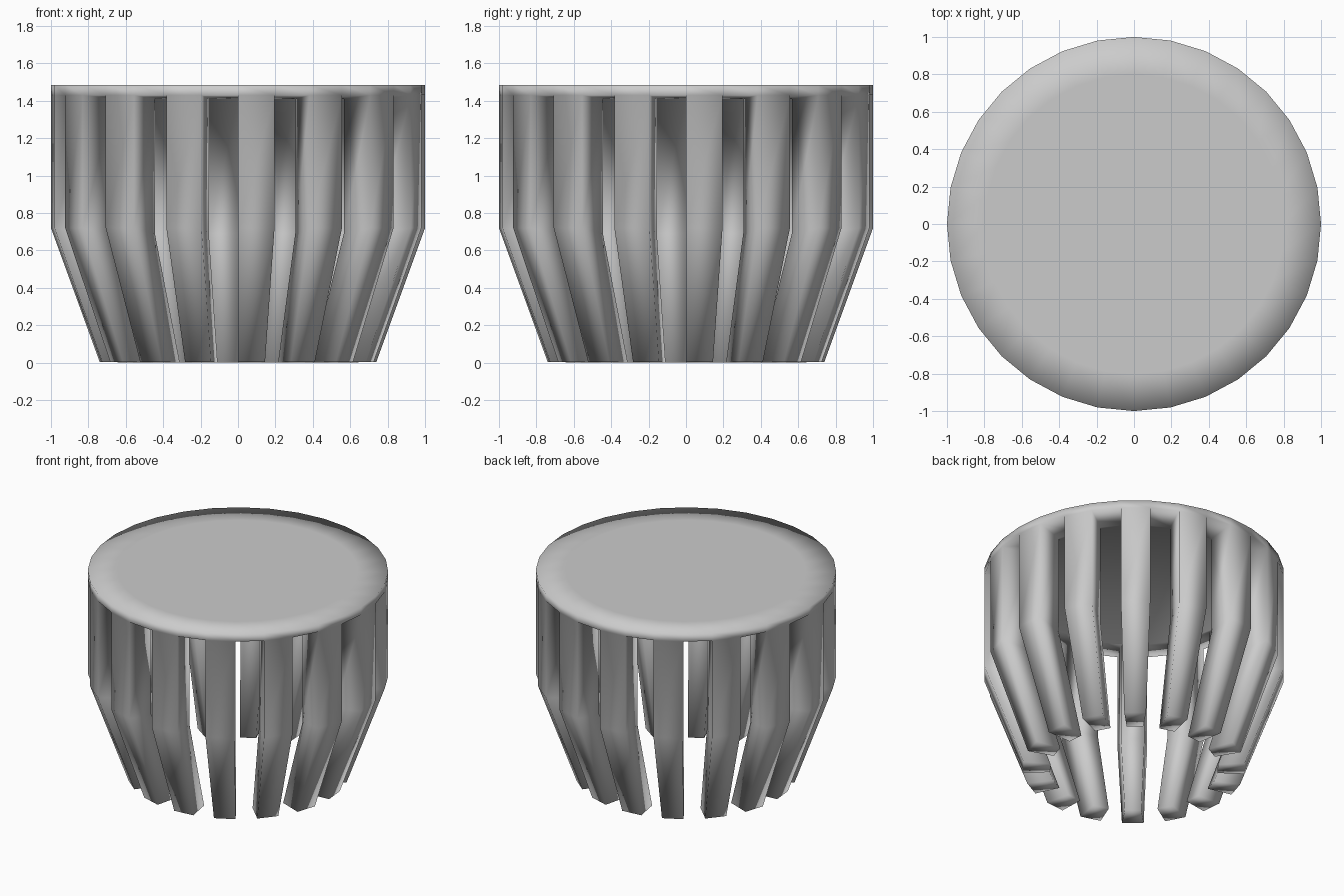
import bpy, bmesh, math

if "Cube" in bpy.data.objects:
    bpy.data.objects.remove(bpy.data.objects["Cube"])

N = 32  # sides of the round cap; every second side carries a slat
bm = bmesh.new()


def point(r, z, i):
    a = math.tau * i / N
    return bm.verts.new((r * math.cos(a), r * math.sin(a), z))


def ring(r, z):
    return [point(r, z, i) for i in range(N)]


# Cap: flat top, thin rim, underside
top_in = ring(0.80, 1.485)
top_out = ring(1.0, 1.485)
low_out = ring(1.0, 1.43)
low_in = ring(0.80, 1.41)
bm.faces.new(top_in)
bm.faces.new(low_in[::-1])
for i in range(N):
    j = (i + 1) % N
    bm.faces.new((top_in[i], top_out[i], top_out[j], top_in[j]))
    bm.faces.new((top_out[i], low_out[i], low_out[j], top_out[j]))
    if i % 2:
        # gap between slats
        bm.faces.new((low_out[i], low_in[i], low_in[j], low_out[j]))
        continue
    # Slat: straight upper half, lower half leaning inwards
    section = [low_out[i], low_in[i], low_in[j], low_out[j]]
    for ro, zo, ri, zi in ((1.0, 0.72, 0.80, 0.69), (0.74, 0.005, 0.56, 0.0)):
        nxt = [point(ro, zo, i), point(ri, zi, i), point(ri, zi, j), point(ro, zo, j)]
        for k in range(4):
            m = (k + 1) % 4
            bm.faces.new((section[k], section[m], nxt[m], nxt[k]))
        section = nxt
    bm.faces.new(section)

bmesh.ops.recalc_face_normals(bm, faces=bm.faces[:])
for f in bm.faces:
    f.smooth = True
mesh = bpy.data.meshes.new("slatted_cap")
bm.to_mesh(mesh)
bm.free()
obj = bpy.data.objects.new("slatted_cap", mesh)
bpy.context.collection.objects.link(obj)
